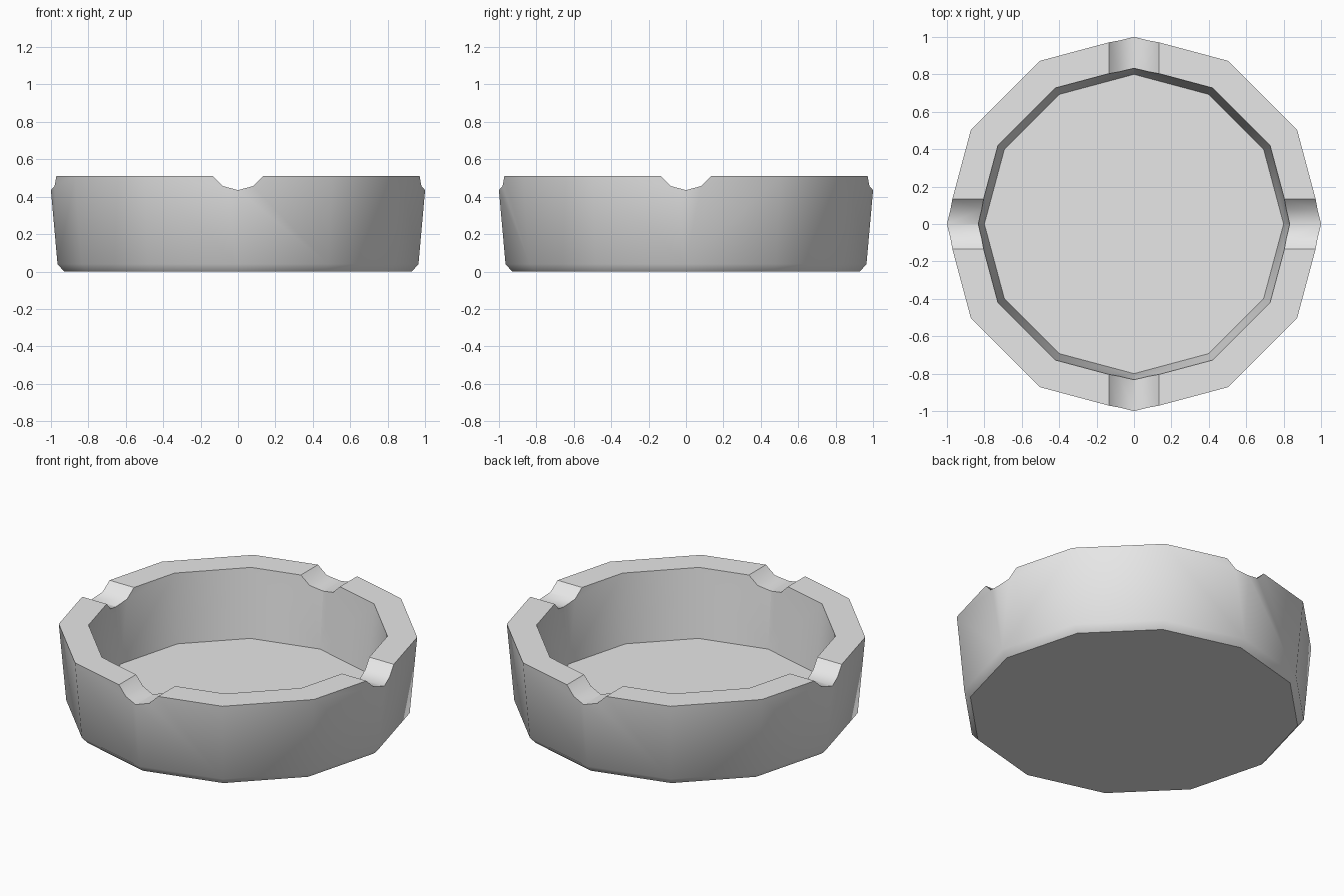
import bpy, bmesh
from math import sin, cos, pi, radians

if "Cube" in bpy.data.objects:
    bpy.data.objects.remove(bpy.data.objects["Cube"])

SIDES = 12
# Radius and height, from the underside up the outer wall and down to the floor
PROFILE = [(0.93, 0), (0.965, 0.04), (1.007, 0.51), (0.84, 0.51), (0.8, 0.09)]

grey = bpy.data.materials.new("grey")
grey.use_nodes = True
grey.diffuse_color = (0.8, 0.8, 0.8, 1)
grey.node_tree.nodes["Principled BSDF"].inputs["Base Color"].default_value = (0.8, 0.8, 0.8, 1)


# Twelve-sided dish with a bevelled foot and a flat rim
def make_dish():
    bm = bmesh.new()
    rings = [[bm.verts.new((r * cos(2 * pi * i / SIDES), r * sin(2 * pi * i / SIDES), z))
              for i in range(SIDES)] for r, z in PROFILE]
    for low, high in zip(rings, rings[1:]):
        for i in range(SIDES):
            j = (i + 1) % SIDES
            bm.faces.new((low[i], low[j], high[j], high[i]))
    bm.faces.new(rings[0][::-1])
    bm.faces.new(rings[-1])
    bmesh.ops.recalc_face_normals(bm, faces=bm.faces)
    mesh = bpy.data.meshes.new("dish")
    bm.to_mesh(mesh)
    bm.free()
    obj = bpy.data.objects.new("ashtray_dish", mesh)
    bpy.context.collection.objects.link(obj)
    mesh.materials.append(grey)
    return obj


dish = make_dish()

# Two crossing rods cut the four rounded rests in the rim
for name, turn in (("front_back_cutter", 0), ("left_right_cutter", pi / 2)):
    bpy.ops.mesh.primitive_cylinder_add(vertices=12, radius=0.16, depth=2.4,
                                        location=(0, 0, 0.595), rotation=(pi / 2, 0, turn))
    cutter = bpy.context.object
    cutter.name = name
    cutter.hide_render = True
    cutter.data.materials.append(grey)
    bpy.context.view_layer.objects.active = dish
    cut = dish.modifiers.new("rest", 'BOOLEAN')
    cut.operation = 'DIFFERENCE'
    cut.solver = 'EXACT'
    cut.object = cutter
    bpy.ops.object.modifier_apply(modifier=cut.name)
    bpy.data.objects.remove(cutter)

# Smooth walls and rests, crisp rim and floor edges
bpy.ops.object.select_all(action='DESELECT')
dish.select_set(True)
bpy.context.view_layer.objects.active = dish
bpy.ops.object.shade_smooth_by_angle(angle=radians(42))
